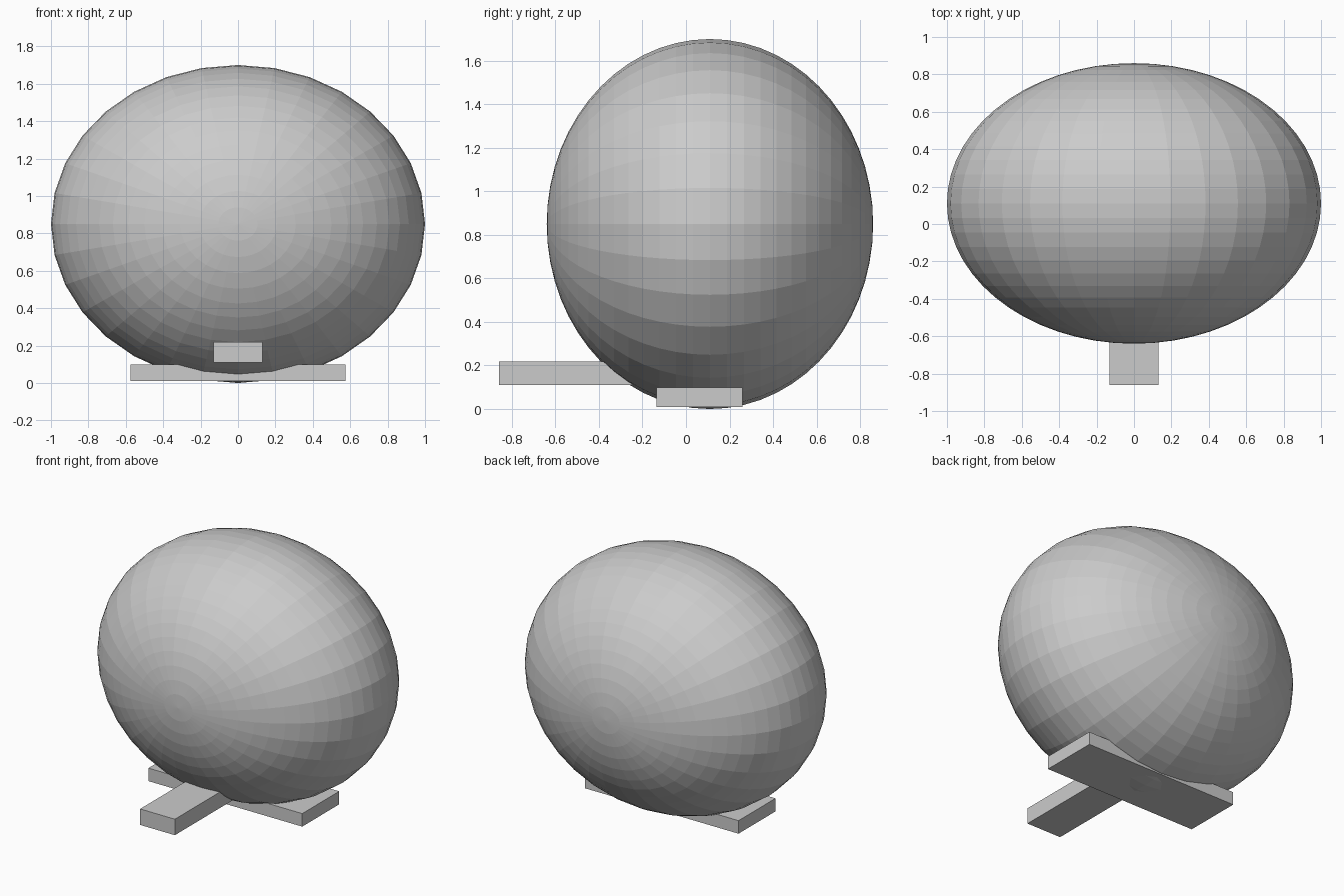
import bpy
from math import radians

if "Cube" in bpy.data.objects:
    bpy.data.objects.remove(bpy.data.objects["Cube"])


def box(name, x, y, z):
    """Axis-aligned box from (min, max) pairs."""
    center = [(a + b) / 2 for a, b in (x, y, z)]
    bpy.ops.mesh.primitive_cube_add(size=1, location=center)
    ob = bpy.context.object
    ob.name = name
    ob.scale = [b - a for a, b in (x, y, z)]
    bpy.ops.object.transform_apply(location=False, rotation=False, scale=True)
    return ob


# Flat-shaded egg-shaped body, poles pointing front and back
bpy.ops.mesh.primitive_uv_sphere_add(segments=32, ring_count=30, radius=1,
                                     location=(0, 0.11, 0.85),
                                     rotation=(radians(90), 0, 0))
body = bpy.context.object
body.name = "body"
bpy.ops.object.transform_apply(location=False, rotation=True, scale=False)
body.scale = (1.0, 0.75, 0.85)
bpy.ops.object.transform_apply(location=False, rotation=False, scale=True)

# Wide base plate under the body
box("base_plate", (-0.575, 0.575), (-0.135, 0.26), (0.01, 0.098))

# Bar sticking out at the front
box("front_bar", (-0.13, 0.13), (-0.86, -0.12), (0.11, 0.218))
